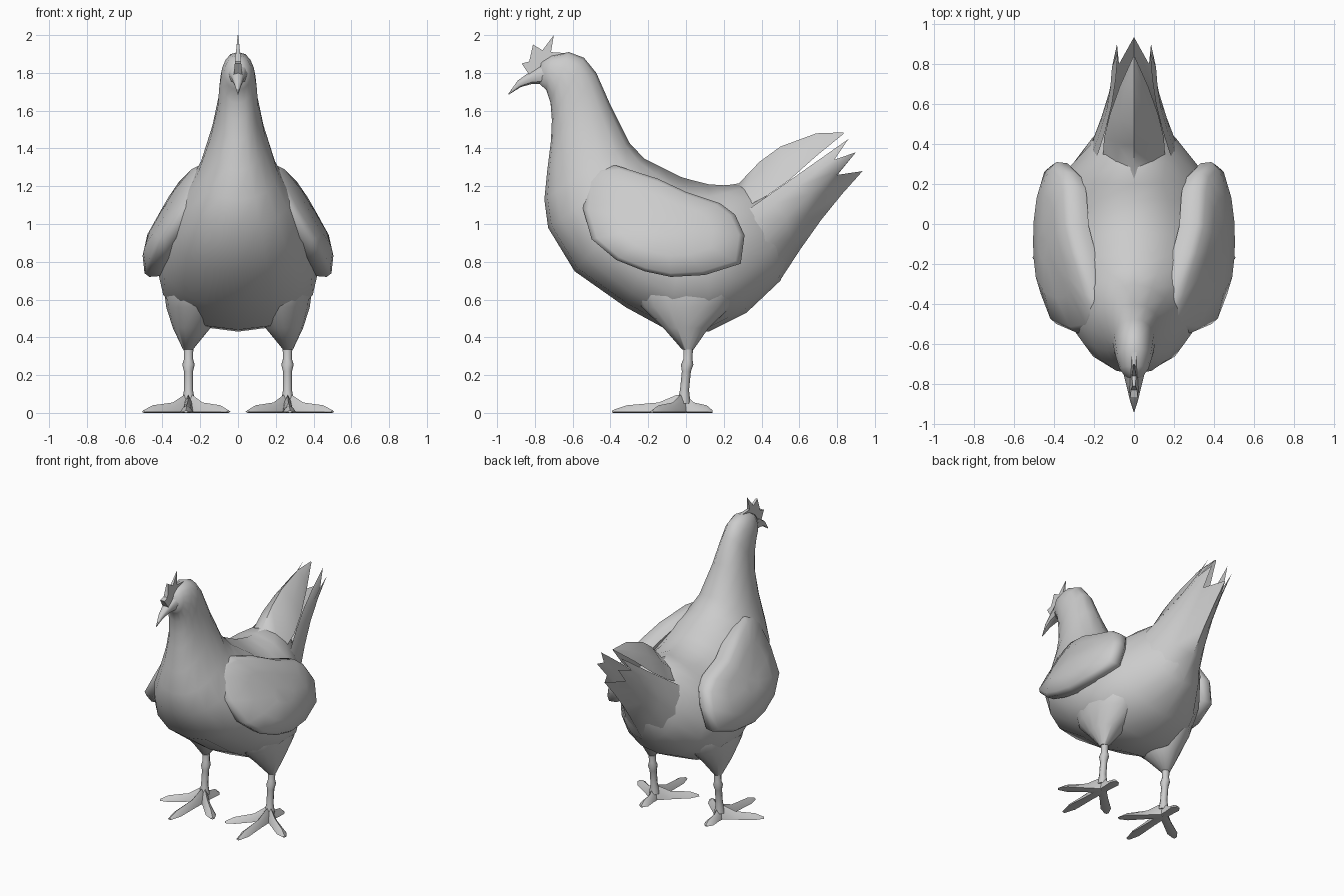
import bpy, math

if "Cube" in bpy.data.objects:
    bpy.data.objects.remove(bpy.data.objects["Cube"])

grey = bpy.data.materials.new("light grey")
grey.diffuse_color = (0.6, 0.6, 0.6, 1)
grey.use_nodes = True
grey.node_tree.nodes["Principled BSDF"].inputs["Base Color"].default_value = grey.diffuse_color


def make(name, verts, faces, angle=45):
    me = bpy.data.meshes.new(name)
    me.from_pydata(verts, [], faces)
    me.materials.append(grey)
    ob = bpy.data.objects.new(name, me)
    bpy.context.collection.objects.link(ob)
    bpy.ops.object.select_all(action='DESELECT')
    ob.select_set(True)
    bpy.context.view_layer.objects.active = ob
    bpy.ops.object.mode_set(mode='EDIT')
    bpy.ops.mesh.select_all(action='SELECT')
    bpy.ops.mesh.normals_make_consistent(inside=False)
    bpy.ops.object.mode_set(mode='OBJECT')
    bpy.ops.object.shade_smooth_by_angle(angle=math.radians(angle))
    return ob


def skin(name, rings, closed=True, caps=True, angle=45):
    """Join equal-length rings of points with quads."""
    n = len(rings[0])
    verts = [p for r in rings for p in r]
    faces = []
    for j in range(len(rings) - 1):
        for i in range(n if closed else n - 1):
            k = (i + 1) % n
            faces.append((j * n + i, j * n + k, (j + 1) * n + k, (j + 1) * n + i))
    if caps:
        faces += [tuple(range(n))[::-1], tuple(range(len(verts) - n, len(verts)))]
    return make(name, verts, faces, angle)


def slice_ring(ty, tz, by, bz, w, skew=1.0, n=16):
    """Oval slice between a top and a bottom profile point."""
    ring = []
    for i in range(n):
        a = 2 * math.pi * i / n
        t = ((1 - math.cos(a)) / 2) ** skew
        s = math.sin(a)
        x = math.copysign(abs(s) ** 0.9, s) * w
        ring.append((x, ty + (by - ty) * t, tz + (bz - tz) * t))
    return ring


# Head, neck and body: one skin of slices following the spine
body = [
    (-.765, 1.86, -.785, 1.75, .035, 1), (-.71, 1.893, -.74, 1.71, .072, 1),
    (-.62, 1.91, -.717, 1.64, .09, 1), (-.54, 1.88, -.71, 1.55, .1, 1),
    (-.475, 1.80, -.715, 1.44, .107, 1), (-.40, 1.63, -.735, 1.28, .145, 1),
    (-.30, 1.43, -.75, 1.13, .21, .95), (-.22, 1.345, -.73, .98, .28, .9),
    (-.13, 1.30, -.59, .75, .37, .83), (-.03, 1.25, -.32, .56, .415, .75),
    (.04, 1.23, -.1, .44, .425, .72), (.12, 1.21, .12, .43, .41, .75),
    (.2, 1.205, .32, .53, .34, .85), (.28, 1.21, .50, .70, .22, .95),
    (.40, 1.16, .57, .87, .12, 1), (.48, 1.12, .60, .95, .06, 1),
]
skin("body", [slice_ring(*r) for r in body], angle=60)

# Beak
skin("beak", [slice_ring(*r, n=8) for r in [
    (-.74, 1.86, -.74, 1.74, .055), (-.82, 1.81, -.82, 1.74, .035),
    (-.89, 1.76, -.875, 1.725, .02), (-.94, 1.69, -.938, 1.685, .002)]])

# Comb: toothed plate, thicker at its base
comb = [(-.83, 1.79), (-.87, 1.85), (-.83, 1.86), (-.81, 1.95), (-.76, 1.92),
        (-.70, 2.0), (-.715, 1.91), (-.64, 1.905), (-.68, 1.84)]
skin("comb", [[(s * (.002 + .1 * (2 - z)), y, z) for y, z in comb] for s in (-1, 1)], angle=30)

# Lower tail: open scoop growing out of the rump, ending in feather points
start = [(.185, .335, 1.08), (.207, .36, 1.02), (.21, .41, .90), (.15, .467, .777), (0, .497, .70)]
end = [(.08, .86, 1.45), (.11, .785, 1.34), (.085, .90, 1.38), (.075, .80, 1.26), (0, .935, 1.28)]


def both_sides(half):
    return half + [(-x, y, z) for x, y, z in half[-2::-1]]


rows = []
for t in (0, .25, .5, .75, 1):
    curve = math.sin(math.pi * t)
    row = []
    for i, (p, q) in enumerate(zip(start, end)):
        x, y, z = (a + (b - a) * t for a, b in zip(p, q))
        row.append((x - (.022 * curve if p[0] else 0), y, z + .008 * i * curve))
    rows.append(both_sides(row))
skin("lower_tail", rows, closed=False, caps=False, angle=60)

# Upper tail feather: roof running out to a point
ridge = [(.15, 1.195), (.28, 1.215), (.39, 1.33), (.50, 1.41), (.69, 1.48), (.835, 1.485)]
eave = [(.10, .22, 1.13), (.155, .335, 1.10), (.15, .43, 1.15), (.12, .55, 1.235),
        (.07, .69, 1.36), (.005, .835, 1.478)]
rows = []
for (ry, rz), (ex, ey, ez) in zip(ridge, eave):
    mid = (ex * .6, (ry + ey) / 2, rz * .6 + ez * .4)
    rows.append(both_sides([(ex, ey, ez), mid, (0, ry, rz)]))
skin("upper_tail", rows, closed=False, caps=False, angle=60)

# Wings: outline in side view, laid on a sloping curved surface
outline = [(-.53, 1.24), (-.47, 1.30), (-.37, 1.31), (-.15, 1.24), (0, 1.17),
           (.18, 1.11), (.26, 1.05), (.31, .94), (.29, .79), (.1, .73),
           (-.08, .72), (-.22, .75), (-.37, .81), (-.5, .92), (-.545, 1.08)]


def wing(name, side):
    cy, cz = -.11, 1.0
    rings = []
    for s, off in ((.5, -.09), (.9, -.085), (.985, -.04), (1, .015), (.93, .04), (.6, .05), (.2, .05)):
        ring = []
        for y, z in outline:
            y, z = cy + (y - cy) * s, cz + (z - cz) * s
            x = .455 - .56 * max(0, z - .9) - .4 * (y + .08) ** 2 + off
            ring.append((side * x, y, z))
        rings.append(ring)
    skin(name, rings, angle=55)


def disc(cx, cy, z, rx, ry, n):
    return [(cx + rx * math.cos(2 * math.pi * i / n),
             cy + ry * math.sin(2 * math.pi * i / n), z) for i in range(n)]


# Toe: low ridge from the ankle to a paddle-shaped tip
def toe(name, ax, ay, tx, ty):
    dx, dy = tx - ax, ty - ay
    d = math.hypot(dx, dy)
    nx, ny = -dy / d, dx / d
    rings = []
    for t, w, h in ((-.06, .025, .09), (.1, .028, .095), (.35, .028, .055), (.8, .034, .04), (1, .014, .014)):
        px, py = ax + dx * t, ay + dy * t
        rings.append([(px + nx * w, py + ny * w, .006), (px + nx * w * .6, py + ny * w * .6, h * .65),
                      (px, py, h), (px - nx * w * .6, py - ny * w * .6, h * .65),
                      (px - nx * w, py - ny * w, .006), (px, py, 0)])
    skin(name, rings, angle=35)


for label, s in (("right", 1), ("left", -1)):
    wing(label + "_wing", s)
    # Thigh tapering down out of the body
    skin(label + "_thigh", [disc(s * c, y, z, rx, ry, 16) for c, y, z, rx, ry in (
        (.265, .01, .335, .026, .03), (.245, 0, .45, .1, .12),
        (.225, 0, .56, .155, .235), (.215, 0, .66, .178, .28), (.19, 0, .8, .19, .28))], angle=60)
    # Shank with a knuckle
    skin(label + "_leg", [disc(s * .262, y, z, r, r, 8) for y, z, r in (
        (.012, .36, .026), (.01, .285, .024), (.006, .255, .033), (.002, .22, .024),
        (-.008, .12, .024), (-.012, .05, .036))], angle=50)
    for part, tx, ty in (("outer", .5, -.18), ("middle", .275, -.39),
                         ("inner", .05, -.22), ("back", .26, .14)):
        toe(label + "_" + part + "_toe", s * .262, -.012, s * tx, ty)
